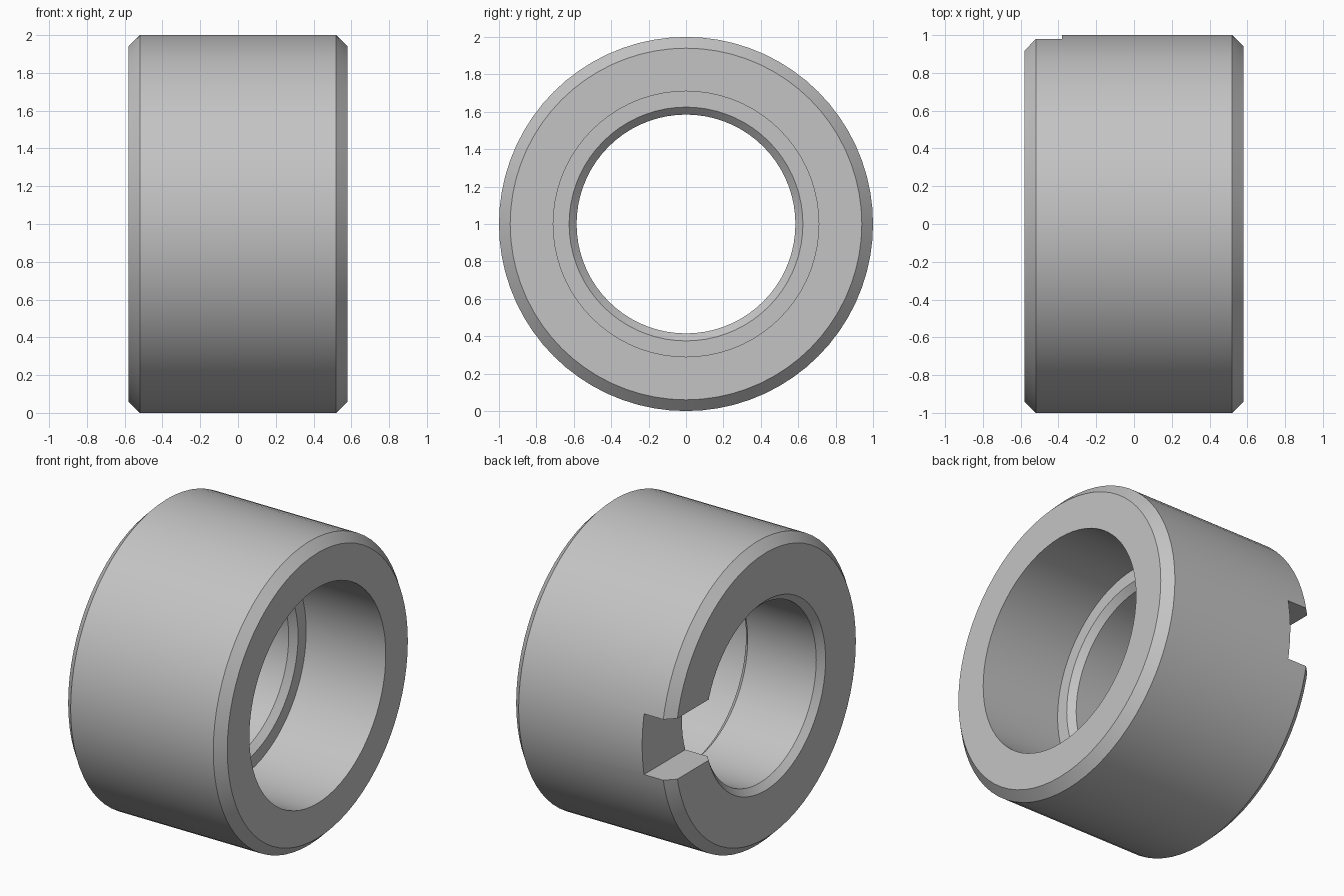
import bpy, bmesh, math
from mathutils import Vector

cube = bpy.data.objects.get("Cube")
if cube:
    bpy.data.objects.remove(cube, do_unlink=True)

HALF = 0.58        # half length along x
EDGE = 0.06        # outer chamfer
LIP = 0.04         # chamfer on both ends of the narrow bore
BORE, COUNTERBORE = 0.585, 0.71
SEGMENTS = 72

steel = bpy.data.materials.new("grey steel")
steel.use_nodes = True
grey = (0.55, 0.55, 0.55, 1)
steel.diffuse_color = grey
steel.node_tree.nodes["Principled BSDF"].inputs["Base Color"].default_value = grey


def make_object(name, bm):
    bmesh.ops.recalc_face_normals(bm, faces=bm.faces)
    mesh = bpy.data.meshes.new(name)
    bm.to_mesh(mesh)
    bm.free()
    mesh.materials.append(steel)
    obj = bpy.data.objects.new(name, mesh)
    bpy.context.collection.objects.link(obj)
    return obj


# Collar: closed wall section (x, radius) turned around the x axis
section = [
    (-HALF, BORE + LIP), (-HALF, 1 - EDGE), (-HALF + EDGE, 1),
    (HALF - EDGE, 1), (HALF, 1 - EDGE), (HALF, COUNTERBORE),
    (0, COUNTERBORE), (0, BORE + LIP), (-LIP, BORE), (-HALF + LIP, BORE),
]
bm = bmesh.new()
verts = [bm.verts.new((x, 0, r)) for x, r in section]
edges = [bm.edges.new((v, verts[i - 1])) for i, v in enumerate(verts)]
bmesh.ops.spin(bm, geom=verts + edges, cent=(0, 0, 0), axis=(1, 0, 0),
               angle=math.tau, steps=SEGMENTS)
bmesh.ops.remove_doubles(bm, verts=bm.verts, dist=0.0005)
bmesh.ops.translate(bm, verts=bm.verts, vec=(0, 0, 1))
collar = make_object("collar", bm)

# Drive notch: square slot through the back wall at the narrow-bore end
bm = bmesh.new()
bmesh.ops.create_cube(bm, size=1)
bmesh.ops.scale(bm, verts=bm.verts, vec=(0.4, 0.8, 0.4))
bmesh.ops.translate(bm, verts=bm.verts, vec=Vector((-HALF, 0.8, 1)))
cutter = make_object("notch_cutter", bm)
cutter.hide_render = True

notch = collar.modifiers.new("notch", 'BOOLEAN')
notch.operation = 'DIFFERENCE'
notch.solver = 'EXACT'
notch.object = cutter

bpy.ops.object.select_all(action='DESELECT')
collar.select_set(True)
bpy.context.view_layer.objects.active = collar
bpy.ops.object.modifier_apply(modifier=notch.name)
bpy.data.objects.remove(cutter, do_unlink=True)

# Smooth round walls with crisp chamfers and notch edges
bpy.ops.object.shade_smooth_by_angle(angle=math.radians(30))
